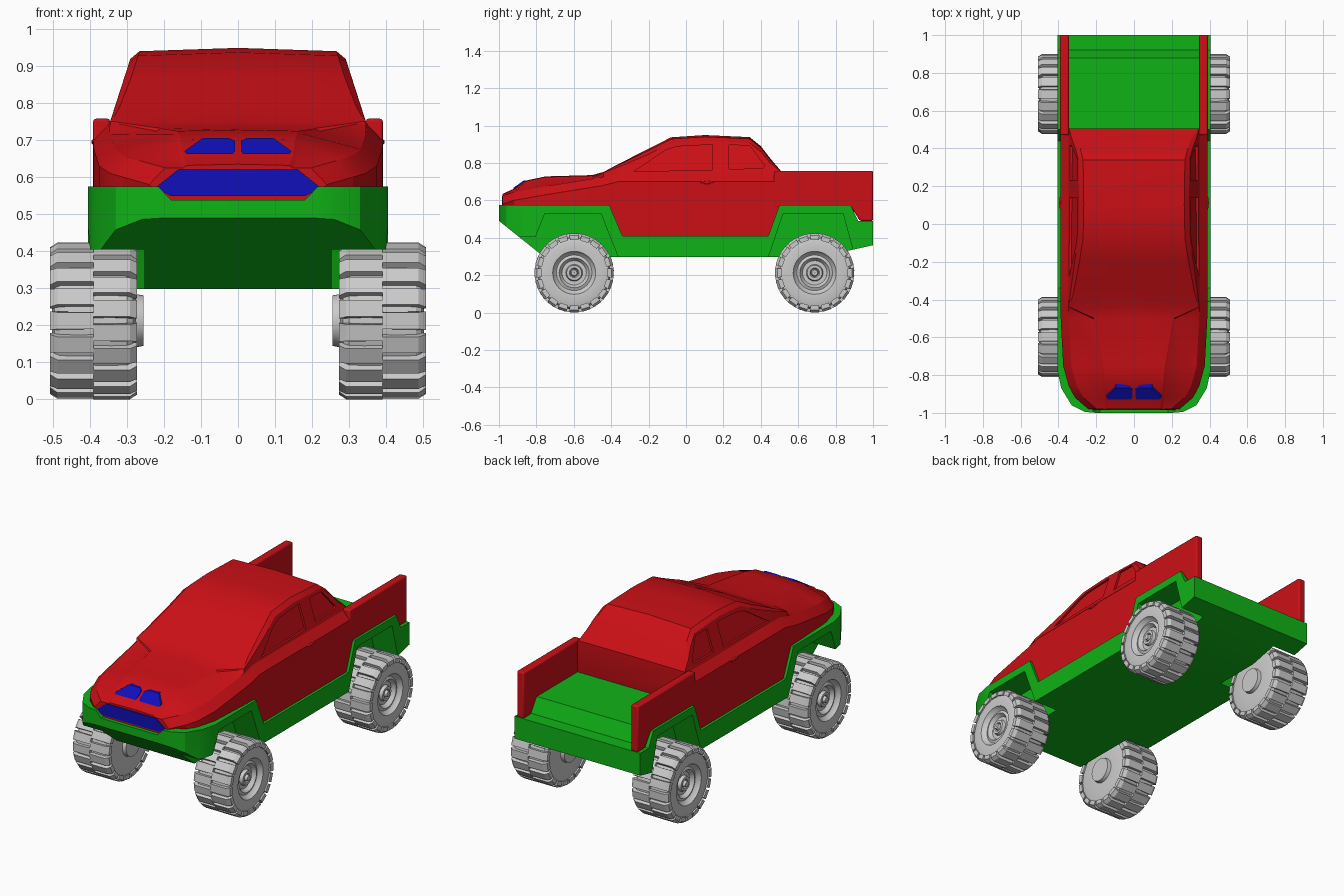
import bpy, bmesh
from math import sin, cos, pi

if "Cube" in bpy.data.objects:
    bpy.data.objects.remove(bpy.data.objects["Cube"])


def material(name, rgb):
    m = bpy.data.materials.new(name)
    m.diffuse_color = (*rgb, 1)
    m.use_nodes = True
    m.node_tree.nodes["Principled BSDF"].inputs["Base Color"].default_value = m.diffuse_color
    return m


RED = material("red_paint", (0.6, 0.005, 0.008))
GREEN = material("green_plastic", (0.005, 0.45, 0.008))
BLUE = material("blue_trim", (0.005, 0.005, 0.5))


def finish(name, bm, mat=None):
    bmesh.ops.recalc_face_normals(bm, faces=bm.faces)
    me = bpy.data.meshes.new(name)
    bm.to_mesh(me)
    bm.free()
    ob = bpy.data.objects.new(name, me)
    bpy.context.collection.objects.link(ob)
    if mat:
        me.materials.append(mat)
    return ob


def select(ob):
    bpy.ops.object.select_all(action='DESELECT')
    ob.select_set(True)
    bpy.context.view_layer.objects.active = ob


def smooth(ob, angle=25):
    select(ob)
    bpy.ops.object.shade_smooth_by_angle(angle=angle * pi / 180)


def bridge(bm, rings, closed=False):
    """Skin a list of equal point rings, capping the ends if not closed."""
    vs = [[bm.verts.new(p) for p in r] for r in rings]
    n = len(vs[0])
    for a, b in zip(vs, vs[1:] + (vs[:1] if closed else [])):
        for i in range(n):
            j = (i + 1) % n
            bm.faces.new((a[i], a[j], b[j], b[i]))
    if not closed:
        bm.faces.new(vs[0])
        bm.faces.new(vs[-1])


def prism(name, pts, place, a, b, mat=None):
    """Extrude a 2D profile; place(u, v, depth) gives the 3D point."""
    bm = bmesh.new()
    bridge(bm, [[place(u, v, d) for u, v in pts] for d in (a, b)])
    return finish(name, bm, mat)


def side(u, v, d):
    return (d, u, v)


def front(u, v, d):
    return (u, d, v)


def plan(u, v, d):
    return (u, v, d)


def mirrored(pts):
    return pts + [(-u, v) for u, v in pts[::-1]]


def cut(ob, tool, op='DIFFERENCE'):
    m = ob.modifiers.new("cut", 'BOOLEAN')
    m.object, m.operation, m.solver = tool, op, 'EXACT'
    select(ob)
    bpy.ops.object.modifier_apply(modifier=m.name)
    bpy.data.objects.remove(tool)


# Chassis: side profile trimmed by the rounded plan shape
chassis = prism("chassis", [
    (-1, .575), (-.41, .575), (-.34, .41), (.44, .41), (.5, .575), (.88, .575),
    (.92, .49), (1, .49), (1, .36), (.72, .298), (-.76, .298), (-1, .49)], side, -.5, .5, GREEN)
corner = [(.405, 1.1), (.405, -.78), (.385, -.87), (.33, -.96), (.26, -.995), (.2, -1)]
cut(chassis, prism("plan_tool", mirrored(corner), plan, 0, 1), 'INTERSECT')

# Wheel arches and the notch in front of the grille
for s in (-1, 1):
    cut(chassis, prism("front_arch", [
        (-1.1, .405), (-.805, .405), (-.755, .53), (-.455, .53), (-.345, .25), (-1.1, .25)],
        side, s * .252, s * .6))
    cut(chassis, prism("rear_arch", [
        (.425, .25), (.52, .53), (.84, .53), (.915, .25)], side, s * .252, s * .6))
cut(chassis, prism("notch", mirrored([(.18, .538), (.24, .6)]), front, -1.1, -.978))
smooth(chassis)

# Body shell: one cross-section rule lofted along hood and cab
rings = []


def section(y, bottom, half_width, shoulder, edge_x, top, drop):
    h = [(half_width - (.05 if y < -.97 else 0), bottom), (half_width, shoulder),
         (half_width - .043, shoulder + .045), (edge_x, top - drop),
         (edge_x - min(.025, drop), top - drop * .3)]
    rings.append([(x, y, z) for x, z in h] + [(0, y, top)] + [(-x, y, z) for x, z in h[::-1]])


for y, w, sh, edge, top in (      # hood: half width, shoulder, bulge edge, top
        (-.98, .24, .58, .15, .635), (-.92, .31, .60, .16, .662), (-.86, .345, .61, .165, .705),
        (-.75, .375, .63, .175, .728), (-.5, .388, .67, .22, .735)):
    section(y, .55 if y > -.97 else .535, w, sh, edge, top, .011)
for y, top in ((-.44, .752), (-.36, .795), (-.2, .876), (-.08, .937), (.1, .949),
               (.34, .938), (.4, .89), (.45, .825), (.505, .76)):      # cab: roof line
    drop = min(.03, (top - .74) * .3)
    section(y, .40 if -.4 < y < .48 else .55, .39, .68 if y < -.4 else .70,
            .345 - (top - drop - .75) * .32, top, drop)
bm = bmesh.new()
bridge(bm, rings)
body = finish("body_shell", bm, RED)

# Recessed side windows following the lean of the cab
front_window = [(-.28, .755), (-.25, .772), (-.11, .868), (-.05, .888), (.14, .898), (.14, .762)]
rear_window = [(.23, .768), (.23, .896), (.34, .893), (.42, .785), (.41, .77)]
for s in (-1, 1):
    def lean(u, v, d):
        return (s * (.345 - (v - .75) * .32 + d), u, v)
    for w in (front_window, rear_window):
        cut(body, prism("window_tool", w, lean, -.012, .15))
smooth(body)

# Cargo bed walls and door handles
for s, n in ((-1, "left"), (1, "right")):
    wall = prism(n + "_bed_wall", [(.47, .56), (.47, .758), (1, .758), (1, .49), (.93, .49), (.885, .56)],
                 side, s * .345, s * .391, RED)
    m = wall.modifiers.new("bevel", 'BEVEL')
    m.width, m.segments = .008, 2
    smooth(wall, 40)
    bpy.ops.mesh.primitive_uv_sphere_add(segments=12, ring_count=6, location=(s * .388, .112, .695))
    handle = bpy.context.object
    handle.name, handle.scale = n + "_door_handle", (.008, .038, .008)
    handle.data.materials.append(RED)

# Blue grille and hood vents
prism("grille", mirrored([(.18, .549), (.225, .57), (.16, .622)]), front, -.985, -.95, BLUE)


def hood(u, v, d):
    return (u, -.92 + (v - .662) * 1.4 + d, v)


vent = [(.008, .67), (.008, .698), (.025, .706), (.095, .706), (.145, .67), (.138, .662), (.015, .662)]
for s, n in ((-1, "left"), (1, "right")):
    prism(n + "_hood_vent", [(s * x, z) for x, z in vent], hood, -.009, .02, BLUE)

# Wheels: lathed tyre and hub with two staggered rows of tread lugs
tyre = [(.255, .001), (.255, .068), (.276, .072), (.276, .15), (.284, .183), (.30, .195),
        (.48, .195), (.495, .185), (.502, .16), (.5, .115), (.485, .107), (.475, .095),
        (.482, .08), (.46, .065), (.46, .045), (.478, .04), (.478, .026),
        (.468, .02), (.488, .015), (.488, .001)]
lug = [(.39, .185), (.39, .2125), (.488, .2125), (.507, .20), (.507, .176), (.49, .176)]


def wheel(name, s, yc, lugs=20):
    def at(u, r, a):
        return (s * u, yc + r * cos(a), .2125 + r * sin(a))
    bm = bmesh.new()
    bridge(bm, [[at(u, r, 2 * pi * k / 40) for u, r in tyre] for k in range(40)], closed=True)
    step = 2 * pi / lugs
    for row in (0, 1):
        shape = [(.78 - u if row else u, r) for u, r in lug]
        for k in range(lugs):
            mid = (k + row * .5) * step
            bridge(bm, [[at(u, r, mid + e * step * (.40 if r < .205 else .34)) for u, r in shape]
                        for e in (-1, 1)])
    smooth(finish(name, bm))


for s, n in ((-1, "left"), (1, "right")):
    wheel("front_" + n + "_wheel", s, -.598)
    wheel("rear_" + n + "_wheel", s, .688)
